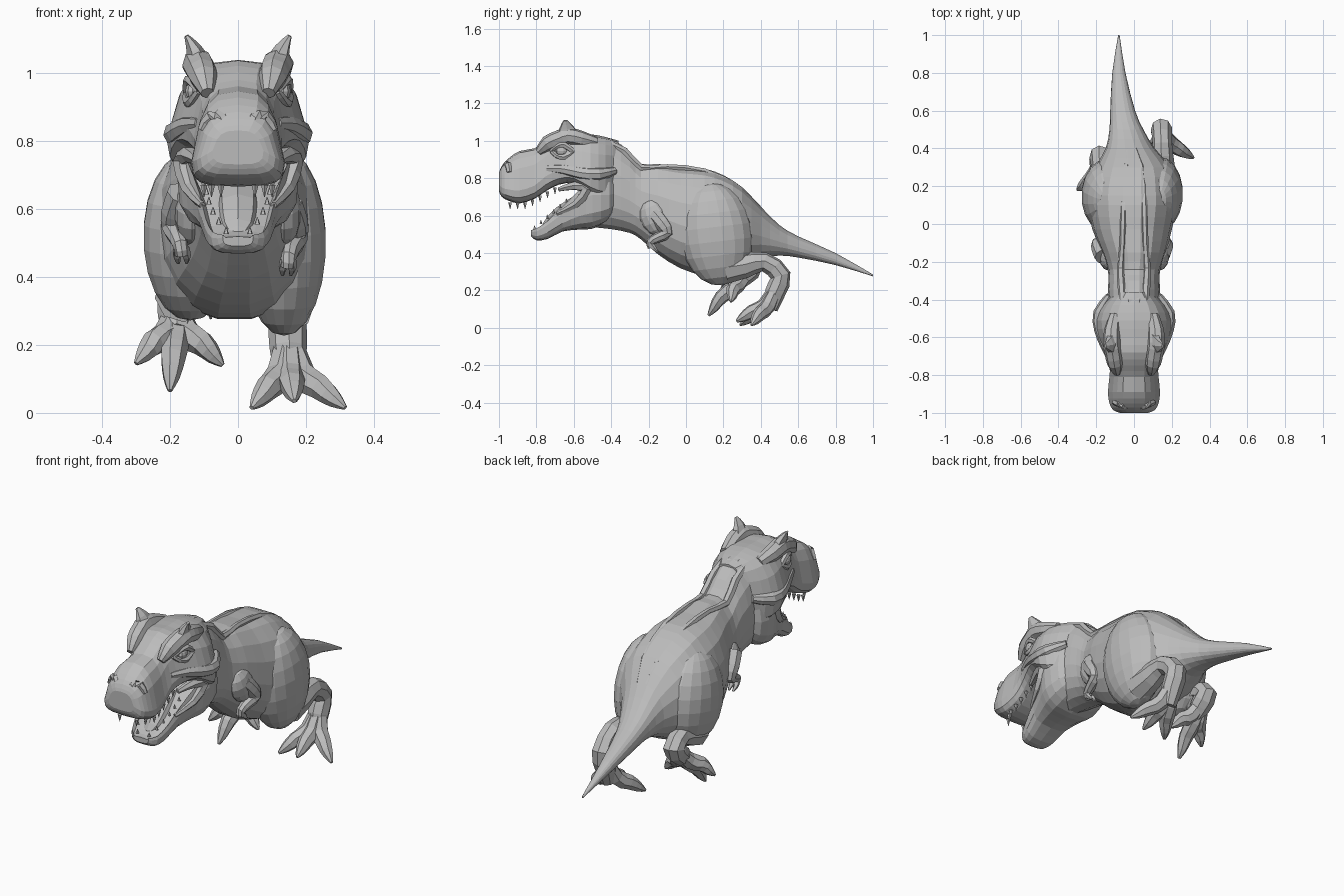
import bpy, bmesh, math
from mathutils import Vector, Matrix

if "Cube" in bpy.data.objects:
    bpy.data.objects.remove(bpy.data.objects["Cube"], do_unlink=True)

skin = bpy.data.materials.new("stone_grey")
skin.use_nodes = True
GREY = (0.5, 0.5, 0.5, 1)
skin.diffuse_color = GREY
skin.node_tree.nodes["Principled BSDF"].inputs["Base Color"].default_value = GREY


def finish(name, bm):
    """Turn a bmesh into a flat-shaded object."""
    bmesh.ops.recalc_face_normals(bm, faces=bm.faces)
    mesh = bpy.data.meshes.new(name)
    bm.to_mesh(mesh)
    bm.free()
    mesh.materials.append(skin)
    obj = bpy.data.objects.new(name, mesh)
    bpy.context.collection.objects.link(obj)
    return obj


def smooth_path(rows, steps):
    """Catmull-Rom interpolation of equal-length rows."""
    out = []
    for i in range(len(rows) - 1):
        a, b = rows[max(i - 1, 0)], rows[i]
        c, d = rows[i + 1], rows[min(i + 2, len(rows) - 1)]
        for s in range(steps):
            t = s / steps
            out.append([q + t / 2 * (r - p + t * (2 * p - 5 * q + 4 * r - u + t * (3 * (q - r) + u - p)))
                        for p, q, r, u in zip(a, b, c, d)])
    out.append(list(rows[-1]))
    return out


def skin_rings(bm, rings):
    loops = [[bm.verts.new(p) for p in ring] for ring in rings]
    n = len(loops[0])
    for a, b in zip(loops, loops[1:]):
        for i in range(n):
            j = (i + 1) % n
            bm.faces.new((a[i], a[j], b[j], b[i]))
    bm.faces.new(loops[0])
    bm.faces.new(loops[-1])


def loft(name, sections, sides=16, power=0.9, dip=0.0, taper=0.0):
    """Sections along y: y, centre x, half width, bottom, widest height, top."""
    rings = []
    for y, cx, w, low, mid, high in smooth_path(sections, 2):
        ring = []
        for i in range(sides):
            a = math.tau * i / sides
            c, s = math.cos(a), math.sin(a)
            lift = math.copysign(abs(s) ** power, s)
            x = cx + w * math.copysign(abs(c) ** power, c) * (1 - taper * max(lift, 0))
            z = mid + lift * ((high - mid) if s > 0 else (mid - low))
            if s > 0 and abs(c) < 0.75:
                z -= dip * (high - low)
            ring.append((x, y, z))
        rings.append(ring)
    bm = bmesh.new()
    skin_rings(bm, rings)
    return finish(name, bm)


def tube(name, path, sides=8, flat=1.0):
    """Limb along points x, y, z, radius; flat scales its sideways width."""
    pts = smooth_path(path, 2)
    rings = []
    for i, p in enumerate(pts):
        along = (Vector(pts[min(i + 1, len(pts) - 1)][:3]) - Vector(pts[max(i - 1, 0)][:3])).normalized()
        side = Vector((1, 0.1, 0.1))
        side = (side - along * side.dot(along)).normalized()
        up = along.cross(side)
        r = max(p[3], 0.002)
        rings.append([Vector(p[:3]) + r * (flat * math.cos(a) * side + math.sin(a) * up)
                      for a in (math.tau * k / sides for k in range(sides))])
    bm = bmesh.new()
    skin_rings(bm, rings)
    return finish(name, bm)


def ball(name, centre, size, tilt=0.0, seg=16):
    bm = bmesh.new()
    m = Matrix.Translation(centre) @ Matrix.Rotation(tilt, 4, "X") @ Matrix.Diagonal((*size, 1))
    bmesh.ops.create_uvsphere(bm, u_segments=seg, v_segments=seg * 5 // 8, radius=1, matrix=m)
    return finish(name, bm)


def teeth(name, spots, length, radius):
    """Row of cones; a negative length points them up."""
    bm = bmesh.new()
    turn = Matrix.Rotation(math.pi if length > 0 else 0, 4, "X")
    for x, y, z in spots:
        bmesh.ops.create_cone(bm, cap_ends=True, segments=5, radius1=radius, radius2=0.001, depth=abs(length),
                              matrix=Matrix.Translation((x, y, z - length / 2)) @ turn)
    return finish(name, bm)


# Neck, torso and tail in one loft
loft("body", [
    (-.5, 0, .12, .535, .74, 1.02), (-.4, 0, .14, .525, .72, 1.015), (-.3, 0, .135, .505, .68, .945),
    (-.24, 0, .14, .47, .64, .88), (-.15, 0, .17, .39, .6, .88), (-.03, -.01, .21, .315, .55, .865),
    (.1, -.01, .235, .275, .52, .855), (.2, -.01, .23, .28, .52, .82), (.3, -.005, .2, .32, .51, .755),
    (.4, -.02, .13, .37, .49, .65), (.5, -.04, .09, .385, .46, .55), (.6, -.06, .066, .375, .43, .49),
    (.8, -.08, .035, .335, .365, .4), (1, -.08, .004, .275, .28, .285)], sides=18)

# Skull with snout, narrower at the top
loft("skull", [
    (-.36, 0, .1, .7, .82, 1), (-.43, 0, .175, .67, .8, 1.02), (-.51, 0, .21, .71, .805, 1.035),
    (-.6, 0, .19, .77, .84, 1.035), (-.68, 0, .155, .765, .84, 1.035), (-.75, 0, .13, .73, .81, 1),
    (-.81, 0, .13, .69, .76, .96), (-.89, 0, .138, .665, .735, .945), (-.95, 0, .13, .68, .74, .905),
    (-.985, 0, .11, .7, .75, .865), (-1, 0, .075, .73, .77, .83)], power=0.6, taper=.25)

# Lower jaw with a hollow along its top
loft("lower_jaw", [
    (-.35, 0, .09, .65, .73, .8), (-.41, 0, .165, .575, .71, .84), (-.5, 0, .18, .53, .71, .83),
    (-.57, 0, .155, .525, .68, .785), (-.66, 0, .12, .515, .61, .68), (-.74, 0, .1, .475, .55, .59),
    (-.8, 0, .078, .468, .515, .545), (-.83, 0, .045, .49, .515, .53)], power=0.65, dip=0.3)
tube("tongue", [(0, -.56, .67, .05), (0, -.66, .6, .055), (0, -.73, .535, .045), (0, -.77, .515, .02)],
     flat=1.2)

# Teeth rows on both jaws
upper, lower = [], []
for s in (-1, 1):
    for i in range(7):
        t = i / 6
        upper.append((s * (.1 - .05 * max(0, t - .7) / .3), -.7 - .24 * t, .75 - .08 * min(1, t * 1.6)))
    for i in range(6):
        t = i / 5
        lower.append((s * (.095 - .06 * t * t), -.64 - .17 * t, .67 - .145 * t))
teeth("upper_teeth", upper, .036, .011)
teeth("lower_teeth", lower, -.022, .009)

# Paired head details
for s, side in ((1, "left"), (-1, "right")):
    tube(side + "_brow_crest", [
        (s * .09, -.79, .94, .02), (s * .1, -.74, .985, .042), (s * .11, -.68, 1.01, .046),
        (s * .118, -.63, 1.025, .046), (s * .115, -.56, 1.01, .043), (s * .1, -.48, .99, .03)])
    tube(side + "_horn", [(s * .112, -.63, 1.02, .07), (s * .13, -.64, 1.07, .042),
                          (s * .152, -.645, 1.108, .012)], sides=6, flat=.55)
    ball(side + "_eye", (s * .134, -.665, .945), (.022, .032, .027), seg=10)
    for lid, lift in (("upper", .032), ("lower", -.032)):
        tube(f"{side}_{lid}_eyelid", [
            (s * .115, -.72, .945, .012), (s * .134, -.69, .945 + lift * .8, .014),
            (s * .145, -.65, .945 + lift, .017), (s * .148, -.6, .94, .014)], sides=6)
    tube(side + "_cheek_ridge", [
        (s * .11, -.74, .85, .02), (s * .145, -.65, .845, .03), (s * .175, -.56, .825, .036),
        (s * .18, -.47, .82, .036), (s * .13, -.38, .84, .02)])
    tube(side + "_mouth_corner", [
        (s * .115, -.68, .74, .012), (s * .145, -.59, .76, .025), (s * .16, -.53, .74, .032),
        (s * .145, -.59, .66, .022), (s * .105, -.69, .61, .01)], sides=6)
    tube(side + "_nostril_ridge", [
        (s * .03, -.975, .83, .014), (s * .045, -.965, .865, .018), (s * .08, -.95, .87, .02),
        (s * .105, -.945, .83, .014)], sides=6)
    # Back ridge folds
    tube(side + "_back_fold", [
        (s * .06, -.45, 1, .015), (s * .065, -.33, .945, .022), (s * .07, -.24, .855, .02),
        (s * .06, -.1, .86, .016), (s * .055, .1, .835, .018), (s * .04, .3, .735, .015),
        (s * .01 - .03, .45, .57, .01)], sides=6)

    # Small arm, the right one held slightly higher
    rise = 0 if s > 0 else .035
    out = 0 if s > 0 else .02

    def arm_point(x, y, z, r):
        return (s * (x + out), y, z + rise, r)
    ball(side + "_shoulder", (s * .135, -.165, .59), (.052, .08, .1), tilt=.4, seg=12)
    tube(side + "_arm", [arm_point(*p) for p in (
        (.145, -.17, .61, .045), (.165, -.125, .555, .042), (.17, -.1, .51, .034),
        (.16, -.145, .485, .028), (.15, -.19, .46, .023), (.145, -.185, .43, .02))])
    for k in (-1, 1):
        tube(f"{side}_finger_{'inner' if k < 0 else 'outer'}", [arm_point(*p) for p in (
            (.147 + k * .008, -.19, .45, .016), (.145 + k * .014, -.17, .425, .013),
            (.143 + k * .012, -.15, .405, .005))], sides=5)


# Legs: thigh, shank, heel and three long toes that part near the heel
def leg(side, thigh, size, knee, bend, heel, sole, tips):
    ball(side + "_thigh", thigh, size, tilt=.12, seg=18)
    k, c, h, b = (Vector(p) for p in (knee, bend, heel, sole))
    tube(side + "_shank", [(*k, .08), (*k.lerp(c, .5), .068), (*c, .052), (*h, .056),
                           (*h.lerp(b, .5), .055), (*b, .04)])
    for name, tip in zip(("inner", "middle", "outer"), tips):
        t = Vector(tip)
        tube(f"{side}_{name}_toe", [
            (*h.lerp(b, .2), .032), (*(h.lerp(b, .75).lerp(t, .22)), .042),
            (*(b.lerp(t, .55) + Vector((0, 0, .022))), .038),
            (*(b.lerp(t, .82) + Vector((0, 0, .008))), .025), (*t, .007)], sides=7)


leg("left", (.135, .16, .5), (.125, .195, .275), (.145, .21, .315), (.15, .42, .352), (.145, .505, .28),
    (.15, .45, .1), ((.04, .29, .015), (.165, .27, .035), (.315, .35, .015)))
leg("right", (-.14, .15, .52), (.14, .195, .25), (-.165, .16, .345), (-.175, .3, .37), (-.18, .36, .33),
    (-.18, .27, .235), ((-.045, .24, .14), (-.2, .12, .065), (-.3, .18, .145)))
